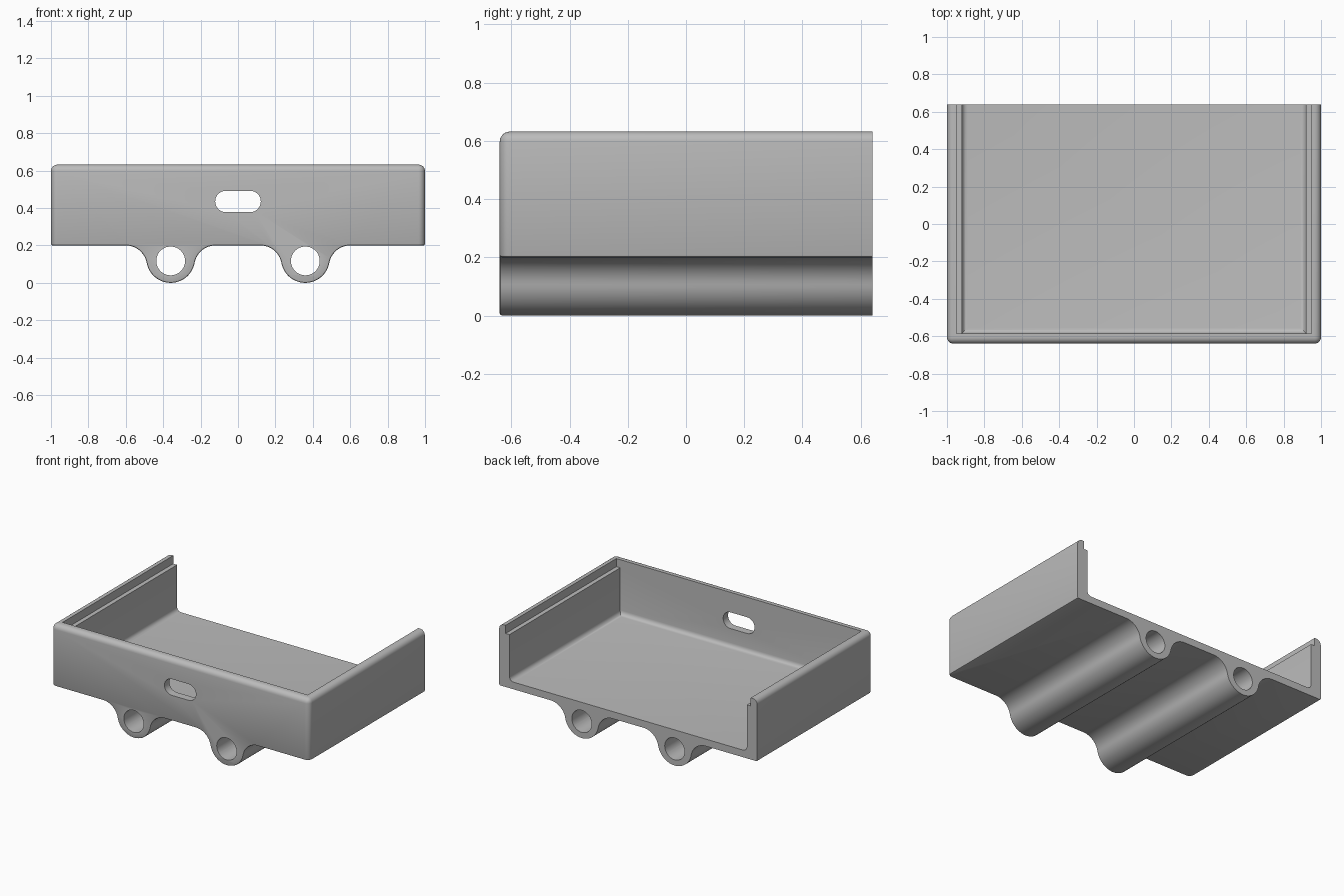
import bpy, bmesh
from math import pi, cos, sin, atan2, radians

cube = bpy.data.objects.get("Cube")
if cube:
    bpy.data.objects.remove(cube, do_unlink=True)

HALF_X, HALF_Y = 1.0, 0.64
BASE, TOP, FLOOR, LEDGE = 0.2, 0.632, 0.25, 0.575
FRONT_INNER = -0.585
TUBE_X, TUBE_R, HOLE_Z, HOLE_R = 0.36, 0.13, 0.117, 0.077
FLARE_DX, FLARE_R = 0.24, 0.114

grey = bpy.data.materials.new("light grey plastic")
grey.use_nodes = True
grey.diffuse_color = (0.5, 0.5, 0.5, 1)
grey.node_tree.nodes["Principled BSDF"].inputs["Base Color"].default_value = (0.5, 0.5, 0.5, 1)


def arc(cx, cz, r, a0, a1, n):
    """Points in the x-z plane along an arc."""
    return [(cx + r * cos(a0 + (a1 - a0) * i / n),
             cz + r * sin(a0 + (a1 - a0) * i / n)) for i in range(n + 1)]


def prism(profile, y0, y1):
    """Extrude an x-z profile along y."""
    bm = bmesh.new()
    face = bm.faces.new([bm.verts.new((x, y0, z)) for x, z in profile])
    ext = bmesh.ops.extrude_face_region(bm, geom=[face])
    verts = [g for g in ext["geom"] if isinstance(g, bmesh.types.BMVert)]
    bmesh.ops.translate(bm, vec=(0, y1 - y0, 0), verts=verts)
    bmesh.ops.recalc_face_normals(bm, faces=bm.faces)
    return bm


def round_edges(bm, rule, radius, segments):
    """Round every edge whose two end points satisfy the rule."""
    edges = [e for e in bm.edges
             if rule(e, e.verts[0].co, e.verts[1].co)]
    bmesh.ops.bevel(bm, geom=edges, offset=radius, segments=segments,
                    profile=0.5, affect='EDGES', clamp_overlap=True)


def to_object(bm, name):
    bmesh.ops.recalc_face_normals(bm, faces=bm.faces)
    mesh = bpy.data.meshes.new(name)
    bm.to_mesh(mesh)
    bm.free()
    mesh.materials.append(grey)
    obj = bpy.data.objects.new(name, mesh)
    bpy.context.collection.objects.link(obj)
    return obj


def tube_outline(cx):
    """Underside bulge with a concave flare on both sides, left to right."""
    fz = BASE - FLARE_R
    tilt = atan2(TUBE_R - fz, FLARE_DX)
    return (arc(cx - FLARE_DX, fz, FLARE_R, pi / 2, tilt, 12)
            + arc(cx, TUBE_R, TUBE_R, pi + tilt, 2 * pi - tilt, 32)[1:-1]
            + arc(cx + FLARE_DX, fz, FLARE_R, pi - tilt, pi / 2, 12))


# Tray body: box section with two tube bulges below
outline = ([(-HALF_X, TOP), (-HALF_X, BASE)] + tube_outline(-TUBE_X)
           + tube_outline(TUBE_X) + [(HALF_X, BASE), (HALF_X, TOP)])
bm = prism(outline, -HALF_Y, HALF_Y)


def at_back(a, b):
    return a.y > HALF_Y - 0.001 and b.y > HALF_Y - 0.001


def outer_rim(e, a, b):
    top = min(a.z, b.z) > TOP - 0.001
    corner = max(a.y, b.y) < 0 and abs(a.z - b.z) > 0.3
    return (top or corner) and not at_back(a, b)


def lower_rim(e, a, b):
    low = max(a.z, b.z) < BASE + 0.001
    return low and not at_back(a, b) and e.calc_face_angle(0) > radians(60)


round_edges(bm, outer_rim, 0.035, 6)
round_edges(bm, lower_rim, 0.008, 2)
tray = to_object(bm, "tray")

# Cavity with a lid ledge along the side walls and a rounded floor edge
side = [(0.92, FLOOR), (0.92, LEDGE), (0.95, LEDGE), (0.95, 0.8)]
cavity = prism(side + [(-x, z) for x, z in reversed(side)], FRONT_INNER, 0.9)
round_edges(cavity, lambda e, a, b: max(a.z, b.z) < FLOOR + 0.001
            and min(a.y, b.y) < 0, 0.03, 5)
cutters = [to_object(cavity, "cavity_cutter")]

# Tube bores
for x in (-TUBE_X, TUBE_X):
    bore = arc(x, HOLE_Z, HOLE_R, 0, 2 * pi, 40)[:-1]
    cutters.append(to_object(prism(bore, -0.9, 0.9), "bore_cutter"))

# Rounded slot through the front wall
slot = (arc(0.065, 0.435, 0.057, -pi / 2, pi / 2, 14)
        + arc(-0.065, 0.435, 0.057, pi / 2, 3 * pi / 2, 14))
cutters.append(to_object(prism(slot, -0.9, -0.4), "slot_cutter"))

bpy.ops.object.select_all(action='DESELECT')
bpy.context.view_layer.objects.active = tray
tray.select_set(True)
for cutter in cutters:
    cutter.hide_render = True
    mod = tray.modifiers.new("cut", 'BOOLEAN')
    mod.operation = 'DIFFERENCE'
    mod.solver = 'EXACT'
    mod.object = cutter
    bpy.ops.object.modifier_apply(modifier=mod.name)
    bpy.data.objects.remove(cutter, do_unlink=True)

bpy.ops.object.shade_smooth_by_angle(angle=radians(30))
